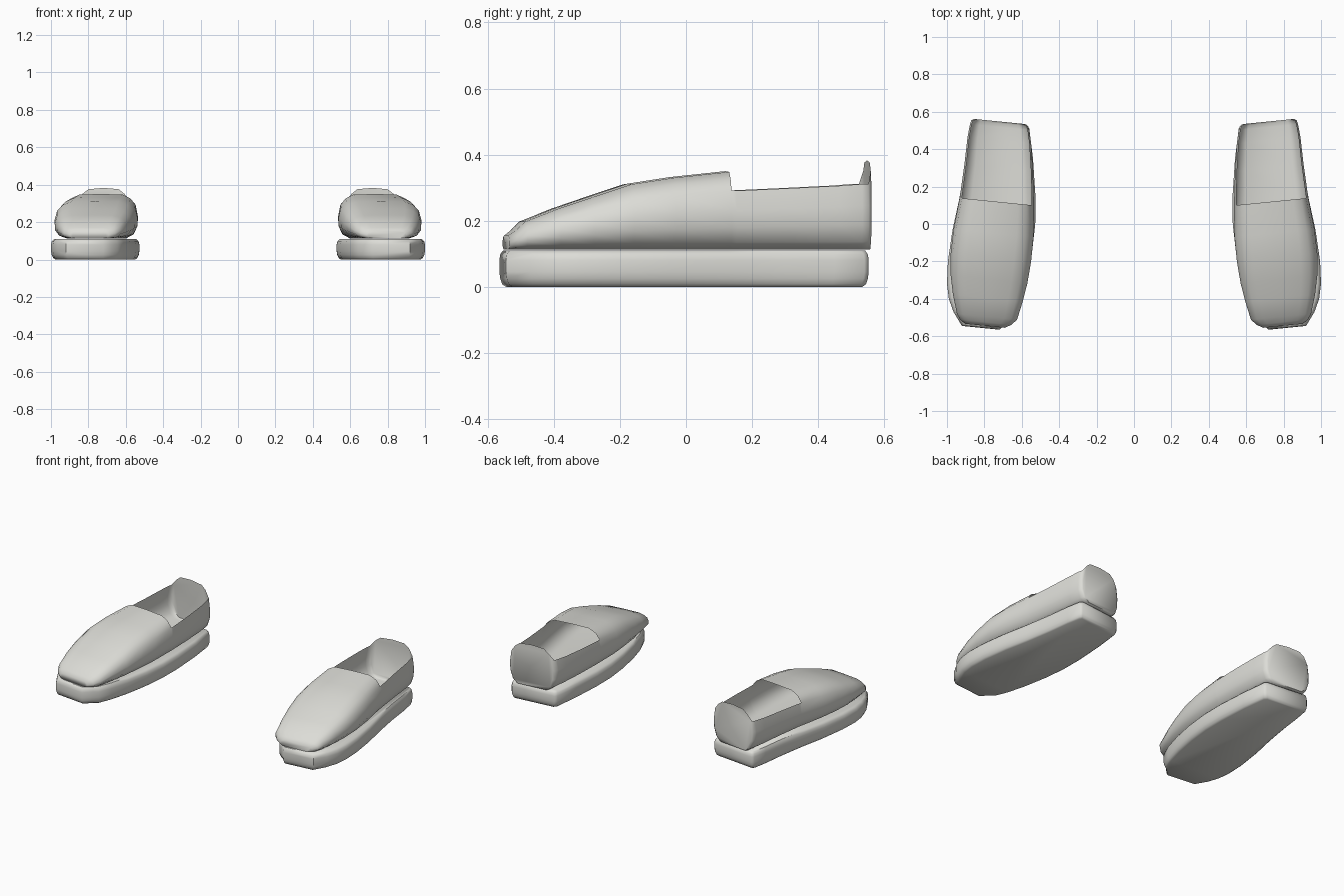
import bpy, bmesh

if "Cube" in bpy.data.objects:
    bpy.data.objects.remove(bpy.data.objects["Cube"])

CX = 0.74      # line about which each slipper is skewed
BASE = 0.113   # underside of the upper

mat = bpy.data.materials.new("warm_white")
mat.diffuse_color = (0.72, 0.72, 0.68, 1)
mat.use_nodes = True
mat.node_tree.nodes["Principled BSDF"].inputs["Base Color"].default_value = mat.diffuse_color


def finish(bm, name, angle):
    """Turn a bmesh into a smooth object, mirrored to make the pair."""
    bmesh.ops.recalc_face_normals(bm, faces=bm.faces)
    me = bpy.data.meshes.new(name)
    bm.to_mesh(me)
    bm.free()
    me.materials.append(mat)
    ob = bpy.data.objects.new(name, me)
    bpy.context.collection.objects.link(ob)
    bpy.ops.object.select_all(action='DESELECT')
    bpy.context.view_layer.objects.active = ob
    ob.select_set(True)
    bpy.ops.object.shade_smooth_by_angle(angle=angle)
    ob.modifiers.new("pair", 'MIRROR').use_mirror_merge = False


# Sole: footprint lofted through a rounded edge profile
outline = [(.72, -.565), (.92, -.545), (.965, -.47), (.99, -.4), (1, -.32),
           (.995, -.2), (.97, -.03), (.935, .13), (.905, .3), (.885, .45),
           (.868, .54), (.855, .553), (.575, .525), (.56, .51), (.54, .35),
           (.527, .15), (.528, 0), (.545, -.15), (.575, -.3), (.61, -.42),
           (.645, -.5), (.675, -.52)]
levels = [(0, .90, .965), (.008, .95, .985), (.025, .985, .995), (.045, 1, 1),
          (.08, 1, 1), (.098, .98, .995), (.11, .93, .98)]
bm = bmesh.new()
rings = [[bm.verts.new((.755 + (x - .755) * sx, y * sy, z)) for x, y in outline]
         for z, sx, sy in levels]
n = len(outline)
for a, b in zip(rings, rings[1:]):
    for i in range(n):
        j = (i + 1) % n
        bm.faces.new((a[i], a[j], b[j], b[i]))
bm.faces.new(rings[0])
bm.faces.new(rings[-1])
finish(bm, "sole", 0.9)

# Upper: stations along the foot (y, inner x, outer x, crown height)
stations = [(-.55, .69, .90, .155), (-.53, .655, .93, .17), (-.50, .625, .947, .198),
            (-.40, .595, .968, .238), (-.30, .57, .98, .272), (-.18, .55, .98, .312),
            (-.05, .537, .965, .332), (.12, .535, .932, .350), (.135, .535, .930, .350),
            (.30, .54, .907, .360), (.45, .55, .89, .370), (.52, .56, .877, .377),
            (.54, .566, .87, .378), (.55, .58, .858, .378)]
MOUTH = 7      # station where the opening begins
# Half section (across, height); the fifth point is the rim of the opening
half = [(.68, 0), (.88, .09), (.99, .28), (1, .5), (.94, .75), (.80, .90), (.58, .99)]
section = [(-u, v) for u, v in half] + [(0, 1.0)] + half[::-1]
m = len(section)
bm = bmesh.new()
rings = []
for y, xl, xr, top in stations:
    c, w = (xl + xr) / 2, (xr - xl) / 2
    ring = []
    for u, v in section:
        x = c + u * w
        ring.append(bm.verts.new((x, y + .1 * (x - CX), BASE + v * (top - BASE))))
    rings.append(ring)
for k, (a, b) in enumerate(zip(rings, rings[1:])):
    for i in range(m):
        j = (i + 1) % m
        if k >= MOUTH and 4 <= i < m - 5:
            continue                      # foot opening
        bm.faces.new((a[i], a[j], b[j], b[i]))
bm.faces.new(rings[0])                    # toe end
# Heel wall with raised rounded tab
last = rings[-1]
tab_heights = {5: .352, 6: .376, 7: .383, 8: .376, 9: .352}
for i, z in tab_heights.items():
    last[i].co.z = z
bm.faces.new(last)
# Short returns wrapping the tab around the heel corners
for s, e in ((4, 5), (m - 5, m - 6)):
    bm.faces.new((rings[-2][s], last[s], last[e]))
loose = [v for v in bm.verts if not v.link_faces]
bmesh.ops.delete(bm, geom=loose, context='VERTS')
finish(bm, "upper", 1.0)
